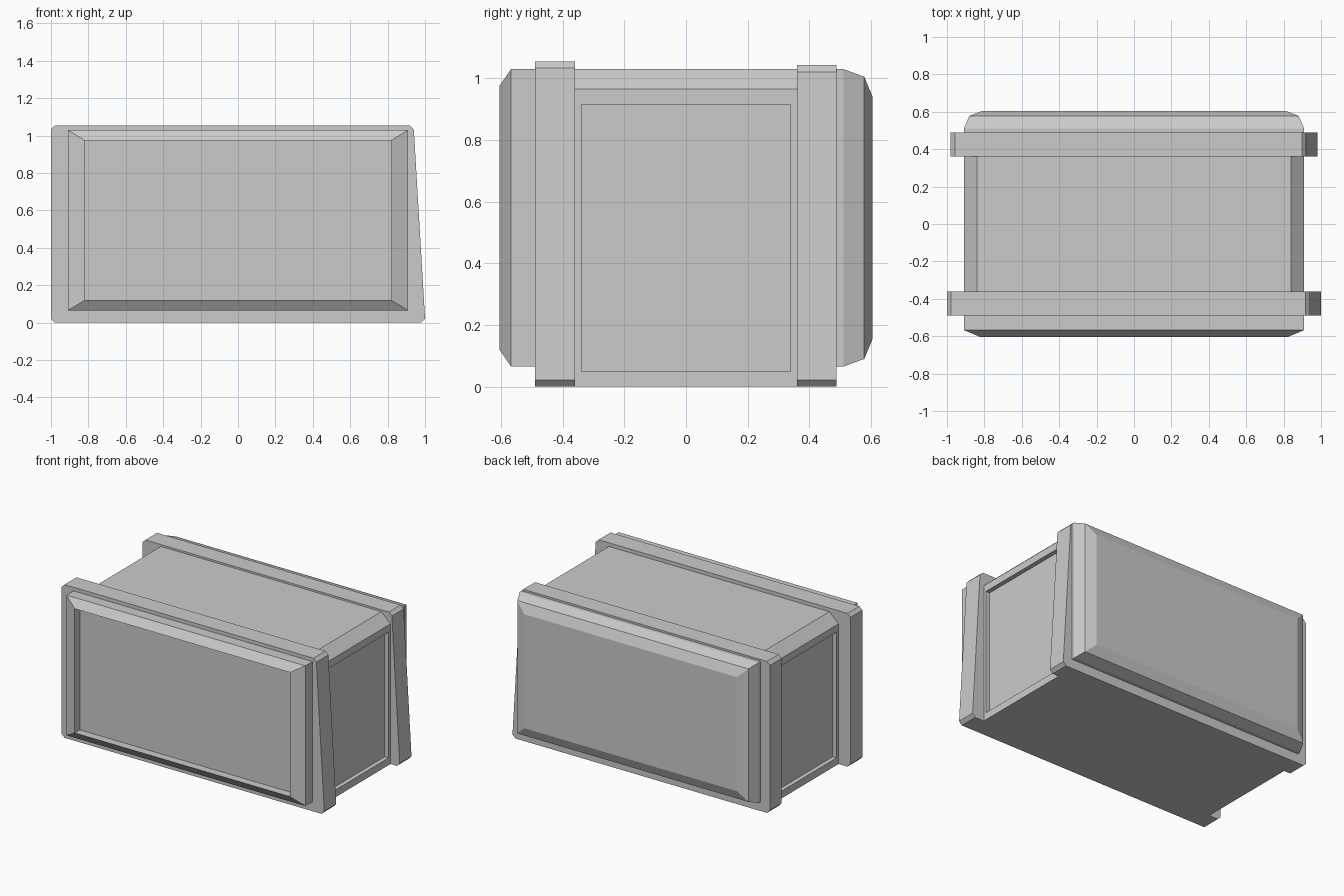
import bpy, bmesh

if "Cube" in bpy.data.objects:
    bpy.data.objects.remove(bpy.data.objects["Cube"])


def finish(bm, name):
    bmesh.ops.recalc_face_normals(bm, faces=bm.faces[:])
    mesh = bpy.data.meshes.new(name)
    bm.to_mesh(mesh)
    bm.free()
    obj = bpy.data.objects.new(name, mesh)
    bpy.context.collection.objects.link(obj)
    return obj


def loft(bm, rings):
    """Join rings of equal length with quads and cap both ends."""
    loops = [[bm.verts.new(p) for p in r] for r in rings]
    for a, b in zip(loops, loops[1:]):
        for i in range(len(a)):
            j = (i + 1) % len(a)
            bm.faces.new((a[i], a[j], b[j], b[i]))
    bm.faces.new(loops[0])
    bm.faces.new(loops[-1])


def extrude_profile(profile, y0, y1):
    bm = bmesh.new()
    loft(bm, [[(x, y, z) for x, z in profile] for y in (y0, y1)])
    return bm


def stepped_panel(name, steps):
    """Panel from rectangular rings: (y, half width, bottom, top)."""
    bm = bmesh.new()
    loft(bm, [[(-w, y, b), (w, y, b), (w, y, t), (-w, y, t)]
              for y, w, b, t in steps])
    return finish(bm, name)


# Central body with bevelled top edges and a recess in each side
bm = extrude_profile([(-.91, 0), (.91, 0), (.91, .965), (.84, 1.03),
                      (-.84, 1.03), (-.91, .965)], -.36, .36)
bmesh.ops.recalc_face_normals(bm, faces=bm.faces[:])
sides = [f for f in bm.faces if abs(f.normal.x) > .99]
bmesh.ops.inset_individual(bm, faces=sides, thickness=.03)
for f in sides:
    for v in f.verts:
        v.co.z = .05 if v.co.z < .5 else .915
    sign = 1 if f.calc_center_median().x > 0 else -1
    inner = bmesh.ops.extrude_discrete_faces(bm, faces=[f])["faces"][0]
    for v in inner.verts:
        v.co.x -= sign * .03
finish(bm, "body")


# Surrounding bands, upright on the left and leaning on the right
def band(name, y0, y1, half, top_right, top):
    c = .022
    profile = [(-half + c, 0), (half - c, 0), (half, c),
               (top_right, top - c), (top_right - c, top),
               (-half + c, top), (-half, top - c), (-half, c)]
    finish(extrude_profile(profile, y0, y1), name)


band("front_band", -.49, -.36, 1.0, .94, 1.055)
band("rear_band", .36, .488, .98, .92, 1.043)

# Front panel: bevelled rim around a recessed face
stepped_panel("front_panel", [(-.48, .91, .065, 1.03), (-.567, .91, .065, 1.03),
                              (-.605, .82, .12, .975), (-.55, .82, .12, .975)])

# Rear panel: double bevel and a flat face
stepped_panel("rear_panel", [(.48, .91, .065, 1.03), (.51, .91, .065, 1.03),
                             (.578, .88, .09, 1.005), (.605, .81, .155, .94)])
